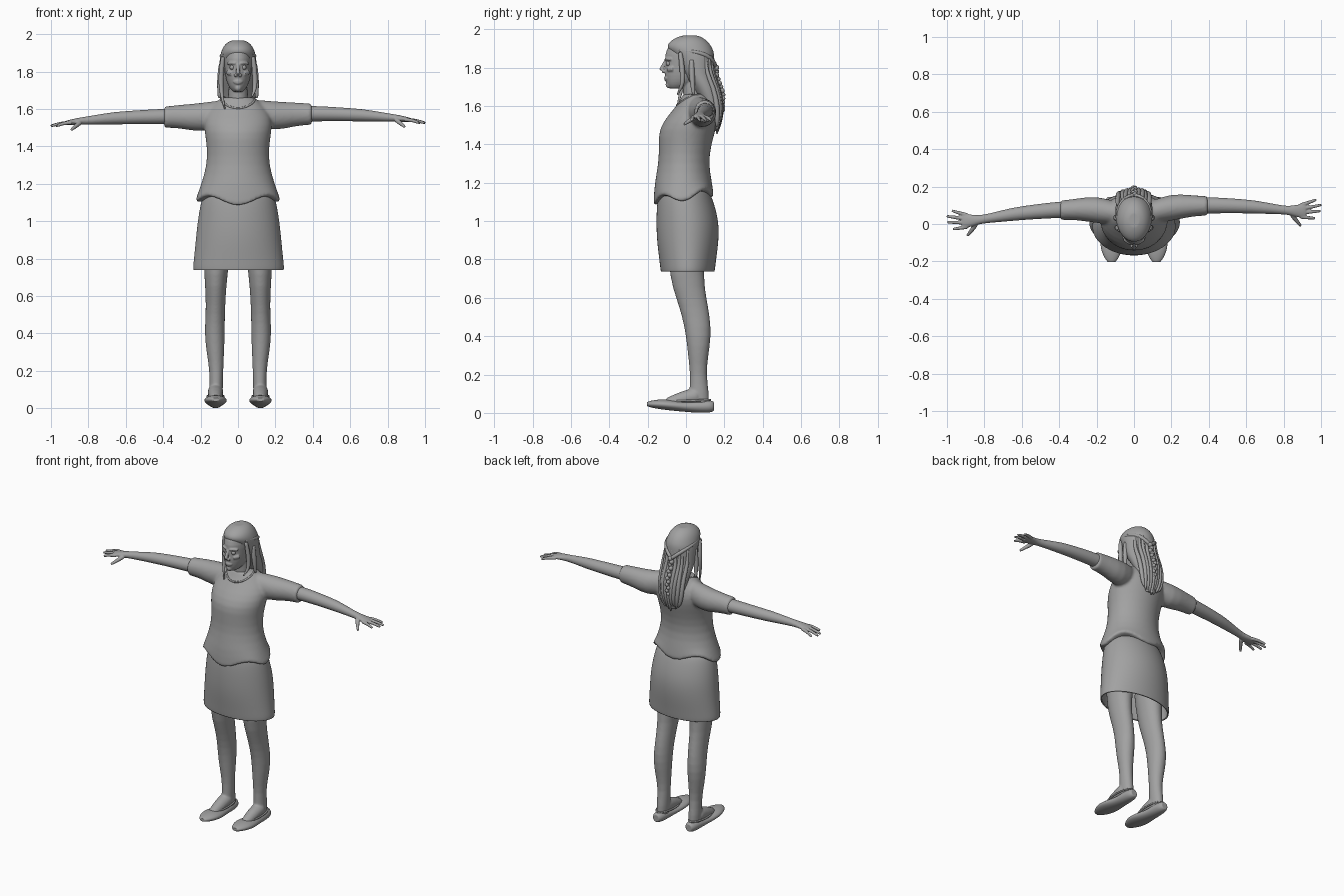
import bpy, bmesh, math, random
from mathutils import Vector, Matrix

random.seed(4)
if "Cube" in bpy.data.objects:
    bpy.data.objects.remove(bpy.data.objects["Cube"])

grey = bpy.data.materials.new("plain grey")
grey.use_nodes = True
grey.diffuse_color = (0.36, 0.36, 0.36, 1)
grey.node_tree.nodes["Principled BSDF"].inputs["Base Color"].default_value = grey.diffuse_color


# ---- helpers ----
def ring(center, u, v, n=20):
    c, u, v = Vector(center), Vector(u), Vector(v)
    angles = [2 * math.pi * i / n for i in range(n)]
    return [c + u * math.cos(a) + v * math.sin(a) for a in angles]


def flat_ring(z, y0, y1, rx, cx=0, n=20):
    """Horizontal ellipse between two depths."""
    return ring((cx, (y0 + y1) / 2, z), (rx, 0, 0), (0, (y1 - y0) / 2, 0), n)


def inset(points):
    c = sum(points, Vector()) / len(points)
    return [c + (p - c) * 0.85 for p in points]


def loft(bm, rings, start=True, end=True, closed=False):
    rings = list(rings)
    if start:
        rings.insert(0, inset(rings[0]))
    if end:
        rings.append(inset(rings[-1]))
    rows = [[bm.verts.new(p) for p in r] for r in rings]
    n = len(rows[0])
    pairs = list(zip(rows, rows[1:])) + ([(rows[-1], rows[0])] if closed else [])
    for a, b in pairs:
        for i in range(n):
            j = (i + 1) % n
            bm.faces.new((a[i], a[j], b[j], b[i]))
    if start:
        bm.faces.new(rows[0])
    if end:
        bm.faces.new(rows[-1])


def tube(bm, points, radii, closed=False, n=8):
    """Round tube through points, with a radius at each."""
    pts = [Vector(p) for p in points]
    m, u, rings = len(pts), None, []
    for i, p in enumerate(pts):
        before = pts[i - 1] if i or closed else p
        after = pts[(i + 1) % m] if i < m - 1 or closed else p
        t = (after - before).normalized()
        u = t.orthogonal() if u is None else u - t * u.dot(t)
        u.normalize()
        r = radii[i] if isinstance(radii, (list, tuple)) else radii
        rings.append(ring(p, u * r, t.cross(u) * r, n))
    loft(bm, rings, not closed, not closed, closed)


def ball(bm, center, r):
    bmesh.ops.create_uvsphere(bm, u_segments=12, v_segments=8, radius=r,
                              matrix=Matrix.Translation(center))


def finish(name, bm, voxel=0, levels=1, thickness=0, smooth=4):
    bmesh.ops.recalc_face_normals(bm, faces=bm.faces)
    mesh = bpy.data.meshes.new(name)
    bm.to_mesh(mesh)
    bm.free()
    mesh.materials.append(grey)
    mesh.shade_smooth()
    ob = bpy.data.objects.new(name, mesh)
    bpy.context.scene.collection.objects.link(ob)
    if levels:
        sub = ob.modifiers.new("round", "SUBSURF")
        sub.levels = sub.render_levels = levels
    if thickness:
        ob.modifiers.new("cloth", "SOLIDIFY").thickness = thickness
    if voxel:
        rem = ob.modifiers.new("merge", "REMESH")
        rem.mode = "VOXEL"
        rem.voxel_size = voxel
        rem.use_smooth_shade = True
        soft = ob.modifiers.new("soften", "SMOOTH")
        soft.iterations = smooth
    return ob


def arm_ring(s, x, y, z, ry, rz):
    return ring(side(s, x, y, z), (0, ry, 0), (0, 0, rz))


def side(s, x, y, z):
    """Point on either arm; the right arm hangs slightly lower and further forward."""
    if s < 0:
        y, z = y - 0.06 * x, z - 0.016 * min(1, x / 0.4)
    return Vector((s * x, y, z))


# ---- shirt: torso with a wavy hem and two short sleeves ----
def hem(lift):
    pts = flat_ring(0, -0.17, 0.145, 0.228, 0, 32)
    for i, p in enumerate(pts):
        t = 2 * math.pi * i / 32 + math.pi / 2
        p.z = 1.125 - 0.025 * math.cos(4 * t) - 0.02 * math.cos(t) + lift
    return pts


bm = bmesh.new()
torso = [(1.2, -.165, .137, .197), (1.3, -.143, .117, .166), (1.4, -.142, .132, .166),
         (1.48, -.143, .157, .18), (1.55, -.095, .168, .185), (1.61, -.042, .153, .15),
         (1.652, -.02, .125, .10), (1.662, -.015, .12, .085)]
loft(bm, [hem(0), hem(.012)] + [flat_ring(*t, 0, 32) for t in torso])
sleeve = [(.08, .06, 1.58, .06, .073), (.2, .09, 1.56, .075, .08), (.3, .097, 1.572, .058, .064),
          (.38, .097, 1.572, .053, .058), (.395, .097, 1.572, .053, .058)]
for s in (1, -1):
    loft(bm, [arm_ring(s, *r) for r in sleeve])
shirt = finish("shirt", bm, voxel=0.009)

# ---- neckline trim laid on the shirt ----
bpy.context.view_layer.update()
worn = shirt.evaluated_get(bpy.context.evaluated_depsgraph_get())
bm = bmesh.new()
outline = []
for i in range(24):
    a = 2 * math.pi * i / 24
    y = 0.035 - 0.085 * math.cos(a)
    guess = Vector((0.078 * math.sin(a), y, 1.635 - 0.03 * math.cos(a)))
    outline.append(worn.closest_point_on_mesh(guess)[1])
tube(bm, outline, 0.006, closed=True)
finish("neckline", bm)

# ---- skirt, open below ----
bm = bmesh.new()
skirt = [(1.16, -.14, .12, .185), (1.1, -.152, .145, .203), (1.0, -.156, .172, .22),
         (.9, -.153, .172, .23), (.8, -.14, .158, .24), (.755, -.135, .153, .245),
         (.738, -.132, .15, .243)]
loft(bm, [flat_ring(*r, .003, 28) for r in skirt], end=False)
finish("skirt", bm, levels=2, thickness=0.008)

# ---- arms with hands ----
arm = [(.3, .1, 1.575, .045, .042), (.4, .1, 1.575, .044, .042), (.5, .098, 1.573, .041, .039),
       (.58, .095, 1.57, .038, .036), (.66, .09, 1.567, .035, .034), (.75, .08, 1.56, .027, .026),
       (.82, .073, 1.553, .022, .021), (.86, .07, 1.55, .031, .018), (.91, .07, 1.543, .04, .013),
       (.92, .07, 1.541, .038, .011)]
fingers = [(.038, .968, .03), (.06, .998, .07), (.081, 1.002, .102), (.101, .974, .13)]
for s, label in ((1, "left"), (-1, "right")):
    bm = bmesh.new()
    loft(bm, [arm_ring(s, *r) for r in arm])
    for base, tip_x, tip_y in fingers:
        mid = ((.9 + tip_x) / 2, (base + tip_y) / 2, 1.54)
        path = [(.89, base, 1.543), mid, (tip_x, tip_y, 1.525)]
        tube(bm, [side(s, *p) for p in path], (.012, .0105, .008))
    thumb = [(.845, .05, 1.543), (.87, .015, 1.522), (.892, -.01, 1.504)]
    tube(bm, [side(s, *p) for p in thumb], (.015, .012, .008))
    finish(label + "_arm", bm, voxel=0.004, smooth=2)

# ---- legs, feet and flat shoes ----
leg = [(.9, .03, .19, -.1, .1), (.7, .058, .18, -.085, .092), (.6, .065, .173, -.052, .107),
       (.5, .07, .173, -.02, .126), (.4, .07, .18, 0, .132), (.3, .074, .169, .01, .117),
       (.2, .079, .151, .023, .105), (.1, .08, .156, .015, .122), (.03, .085, .15, .02, .12)]
shoe = [(.145, .022, .01, .058), (.125, .037, 0, .068), (.06, .042, 0, .066), (0, .046, .005, .06),
        (-.07, .062, .011, .068), (-.13, .06, .018, .072), (-.18, .04, .027, .065),
        (-.204, .02, .035, .057)]
for s, label in ((1, "left"), (-1, "right")):
    bm = bmesh.new()
    loft(bm, [flat_ring(z, y0, y1, (x1 - x0) / 2, s * (x0 + x1) / 2) for z, x0, x1, y0, y1 in leg])
    mid = s * 0.12
    tube(bm, [(mid, .06, .09), (mid, -.015, .075), (mid, -.1, .045)], (.045, .042, .032), n=12)
    finish(label + "_leg", bm, voxel=0.006)
    bm = bmesh.new()
    loft(bm, [ring((mid, y, (z0 + z1) / 2), (rx, 0, 0), (0, 0, (z1 - z0) / 2))
              for y, rx, z0, z1 in shoe])
    rim = ring((mid, .02, .064), (.044, 0, 0), (0, .108, .004), 16)
    tube(bm, rim, 0.006, closed=True)
    finish(label + "_shoe", bm, levels=2)

# ---- head, neck and face ----
bm = bmesh.new()
skull = [(1.692, -.088, 0, .026), (1.71, -.102, .04, .045), (1.74, -.108, .08, .06),
         (1.78, -.114, .11, .069), (1.82, -.109, .125, .073), (1.87, -.113, .13, .077),
         (1.92, -.09, .11, .066), (1.945, -.05, .08, .045)]
loft(bm, [flat_ring(*r) for r in skull])
tube(bm, [(0, .055, 1.57), (0, .035, 1.65), (0, .03, 1.76)], (.06, .052, .05), n=16)
tube(bm, [(0, -.104, 1.84), (0, -.12, 1.808), (0, -.13, 1.786)], (.009, .011, .013))
ball(bm, (0, -.088, 1.712), .02)
tube(bm, [(-.026, -.1, 1.745), (0, -.113, 1.75), (.026, -.1, 1.745)], (.004, .009, .004))
tube(bm, [(-.022, -.1, 1.741), (0, -.111, 1.737), (.022, -.1, 1.741)], (.004, .01, .004))
for s in (1, -1):
    ball(bm, (s * .012, -.117, 1.781), .01)
    tube(bm, [(s * .012, -.107, 1.843), (s * .035, -.1, 1.848), (s * .056, -.08, 1.842)], .008)
    tube(bm, [(s * .03, -.093, 1.79), (s * .054, -.065, 1.795)], .016)
finish("head", bm, voxel=0.004, smooth=3)

for s, label in ((1, "left"), (-1, "right")):
    bm = bmesh.new()
    ball(bm, (s * .031, -.091, 1.822), .0135)
    finish(label + "_eye", bm, levels=0)

# ---- hair: cap and falling back mass ----
bm = bmesh.new()
cap = [(1.967, -.02, .06, .03), (1.957, -.055, .09, .058), (1.93, -.095, .122, .082),
       (1.90, -.1, .14, .093), (1.87, -.07, .15, .1), (1.8, -.04, .148, .101),
       (1.75, -.01, .147, .1), (1.7, .03, .172, .1), (1.6, .09, .19, .085),
       (1.52, .11, .178, .06), (1.47, .13, .165, .035)]
loft(bm, [flat_ring(*r) for r in cap])
finish("hair_mass", bm, levels=2)

# ---- hair strands over the back ----
bm = bmesh.new()
for i in range(-4, 5):
    x = i * 0.021
    drop = math.sqrt(1 - (x / 0.105) ** 2)
    path = []
    for z, yc, depth, spread in ((1.86, .04, .1, .95), (1.77, .06, .08, 1.0), (1.7, .1, .07, 1.0),
                                 (1.6, .13, .058, .95), (1.52, .14, .038, .8)):
        wave = random.uniform(-.006, .006)
        path.append((x * spread + wave, yc + depth * drop, z))
    path.append((x * .65, .16, 1.45 + 0.008 * abs(i) + random.uniform(0, .03)))
    tube(bm, path, (.008, .012, .014, .015, .014, .005))
finish("back_strands", bm)

# ---- locks framing the face ----
bm = bmesh.new()
for s, low in ((1, 1.66), (-1, 1.6)):
    path = [(s * .08, -.03, 1.88), (s * .09, -.02, 1.8), (s * .092, -.015, 1.72),
            (s * .085, -.03, (1.72 + low) / 2), (s * .07, -.045, low)]
    tube(bm, path, (.012, .016, .014, .009, .004))
    tube(bm, [(s * .09, .03, 1.84), (s * .098, .03, 1.75), (s * .1, .04, 1.66)], (.014, .018, .009))
finish("face_locks", bm)

# ---- two side braids meeting in one at the back ----
bm = bmesh.new()
for s in (1, -1):
    path = [(s * .075, -.035, 1.89), (s * .095, .04, 1.885), (s * .08, .1, 1.87),
            (s * .045, .143, 1.84), (0, .155, 1.8)]
    tube(bm, path, (.006, .011, .012, .013, .012))
for i in range(12):
    z = 1.8 - 0.02 * i
    y = 0.158 + 0.035 * min(1, max(0, (1.76 - z) / 0.09))
    ball(bm, (0.005 * (-1) ** i, y, z), 0.016 - 0.0004 * i)
finish("braids", bm)
